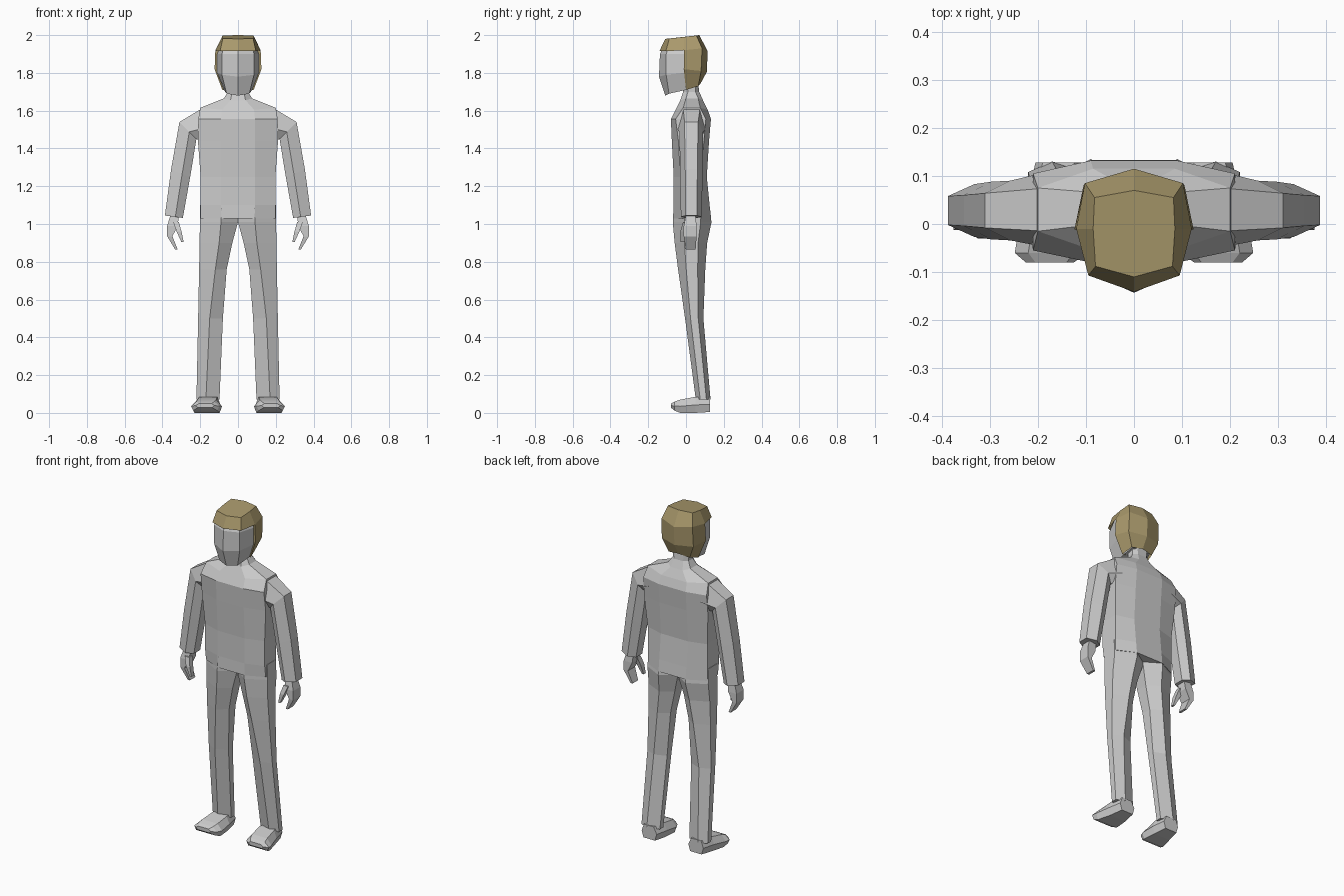
import bpy, bmesh


def skin(bm, rows, closed=True, caps=True):
    """Bridge successive rows of points into a flat-faced surface."""
    vs = [[bm.verts.new(p) for p in r] for r in rows]
    n = len(rows[0])
    for a, b in zip(vs, vs[1:]):
        for i in range(n if closed else n - 1):
            j = (i + 1) % n
            bm.faces.new((a[i], a[j], b[j], b[i]))
    if closed and caps:
        bm.faces.new(vs[0])
        bm.faces.new(vs[-1])
    return vs


def finish(name, bm, mirror=False, mat=None):
    bmesh.ops.remove_doubles(bm, verts=bm.verts, dist=0.0005)
    bmesh.ops.recalc_face_normals(bm, faces=bm.faces)
    me = bpy.data.meshes.new(name)
    bm.to_mesh(me)
    bm.free()
    ob = bpy.data.objects.new(name, me)
    bpy.context.collection.objects.link(ob)
    if mat:
        me.materials.append(mat)
    if mirror:
        m = ob.modifiers.new("mirror", 'MIRROR')
        m.use_mirror_merge = False
    return ob


def loft(name, rows, mirror=False):
    bm = bmesh.new()
    skin(bm, rows)
    return finish(name, bm, mirror)


def whole(half):
    """Complete a front-to-back half ring with its reflection in x."""
    return half + [(-x, y, z) for x, y, z in reversed(half) if x > 0]


def level(xc, w, yf, ysf, ysb, yb, z, zside=None):
    zs = z if zside is None else zside
    return whole([(xc, yf, z), (w, ysf, zs), (w, ysb, zs), (xc, yb, z)])


# torso with shoulder yoke and neck
loft("torso", [
    level(.09, .198, -.068, -.02, .08, .133, 1.03),
    level(.09, .198, -.065, -.03, .08, .125, 1.10),
    level(.09, .198, -.065, -.03, .08, .110, 1.25),
    level(.09, .212, -.075, -.04, .095, .122, 1.44),
    level(.09, .21, -.080, -.055, .105, .132, 1.555),
    level(.085, .20, -.055, -.015, .075, .115, 1.605, 1.615),
    level(.04, .075, -.030, .00, .065, .090, 1.655, 1.665),
    level(.03, .052, -.015, .01, .05, .070, 1.70),
    level(.03, .052, -.010, .01, .05, .060, 1.78),
])


# legs: six-sided with a front and a back ridge
def leg_ring(z, xo, xr, xi, yf, yb):
    d = yb - yf
    a, b = yf + .3 * d, yf + .72 * d
    return [(xo, a, z), (xr, yf, z), (xi, a, z), (xi, b, z), (xr, yb, z), (xo, b, z)]


loft("leg", [leg_ring(*r) for r in [
    (1.10, .200, .085, .0, -.065, .122),
    (1.01, .202, .090, .0, -.070, .135),
    (.90, .203, .100, .03, -.060, .112),
    (.76, .206, .120, .06, -.042, .102),
    (.50, .211, .150, .08, -.005, .092),
    (.07, .220, .170, .098, .052, .130)]], True)


# arms: six-sided sleeves
def arm_ring(outer, inner, y, w1, w2):
    (xo, zo), (xi, zi) = outer, inner
    xm, zm = xo * .42 + xi * .58, zo * .42 + zi * .58
    return [(xo, y - w1, zo), (xm, y - w2, zm), (xi, y - w1, zi),
            (xi, y + w1, zi), (xm, y + w2, zm), (xo, y + w1, zo)]


loft("arm", [arm_ring(*r) for r in [
    ((.18, 1.618), (.17, 1.43), .030, .045, .080),
    ((.31, 1.540), (.22, 1.45), .028, .036, .062),
    ((.354, 1.29), (.254, 1.245), .028, .032, .060),
    ((.387, 1.045), (.292, 1.032), .028, .030, .055)]], True)


# hands: curled mitten plus thumb
def box_ring(x, y, z, a, b):
    return [(x - a, y - b, z), (x + a, y - b, z), (x + a, y + b, z), (x - a, y + b, z)]


loft("hand", [box_ring(*r) for r in [
    (.335, .025, 1.05, .022, .025), (.347, .022, .99, .028, .034),
    (.361, .022, .935, .014, .034), (.326, .025, .865, .007, .026)]], True)
loft("thumb", [box_ring(*r) for r in [
    (.328, .00, 1.01, .015, .016), (.312, -.014, .96, .013, .016),
    (.294, -.02, .905, .006, .010)]], True)


# shoes: sections running heel to toe
def shoe_ring(y, xl, xr, h, z0, tl, tr):
    m = z0 + (h - z0) * .5
    return [(xl + .012, y, z0), (xl, y, m), (tl, y, h), (tr, y, h), (xr, y, m), (xr - .012, y, z0)]


loft("shoe", [shoe_ring(*r) for r in [
    (.128, .105, .205, .085, .005, .125, .190),
    (.050, .092, .222, .085, .0, .110, .205),
    (-.030, .085, .243, .070, .0, .115, .215),
    (-.060, .098, .248, .060, .012, .125, .220),
    (-.080, .125, .225, .050, .028, .140, .205)]], True)

# head
loft("head", [whole(h) for h in [
    [(0, -.11, 1.96), (.07, -.085, 1.96), (.085, -.01, 1.96), (.07, .06, 1.96), (0, .08, 1.96)],
    [(0, -.138, 1.90), (.085, -.105, 1.90), (.11, -.01, 1.90), (.09, .07, 1.90), (0, .10, 1.90)],
    [(0, -.143, 1.78), (.085, -.105, 1.79), (.11, -.01, 1.80), (.09, .07, 1.80), (0, .10, 1.80)],
    [(0, -.11, 1.68), (.06, -.09, 1.69), (.075, .0, 1.71), (.06, .06, 1.735), (0, .065, 1.745)]]])

# hair: crown cap plus a back curtain with a thin front edge
brown = bpy.data.materials.new("hair_brown")
brown.diffuse_color = (.40, .32, .15, 1)
bm = bmesh.new()
rim = [(0, -.141, 1.915), (.095, -.107, 1.915), (.12, -.01, 1.92), (.102, .085, 1.93), (0, .115, 1.915)]
top = [(0, -.11, 1.98), (.08, -.088, 1.982), (.085, -.01, 1.99), (.082, .055, 1.998), (0, .07, 2.0)]
vs = skin(bm, [whole(rim), whole(top)], caps=False)
bm.faces.new(vs[-1])
back = [rim[2:],
        [(.124, -.012, 1.82), (.105, .08, 1.81), (0, .11, 1.805)],
        [(.083, .0, 1.71), (.07, .065, 1.73), (0, .075, 1.74)]]
rows = []
for side, bs, mid in back:
    edge = (side[0] - .02, side[1] + .004, side[2])
    r = [edge, side, bs, mid]
    rows.append(r + [(-x, y, z) for x, y, z in reversed(r[:3])])
skin(bm, rows, closed=False)
finish("hair", bm, mat=brown)
